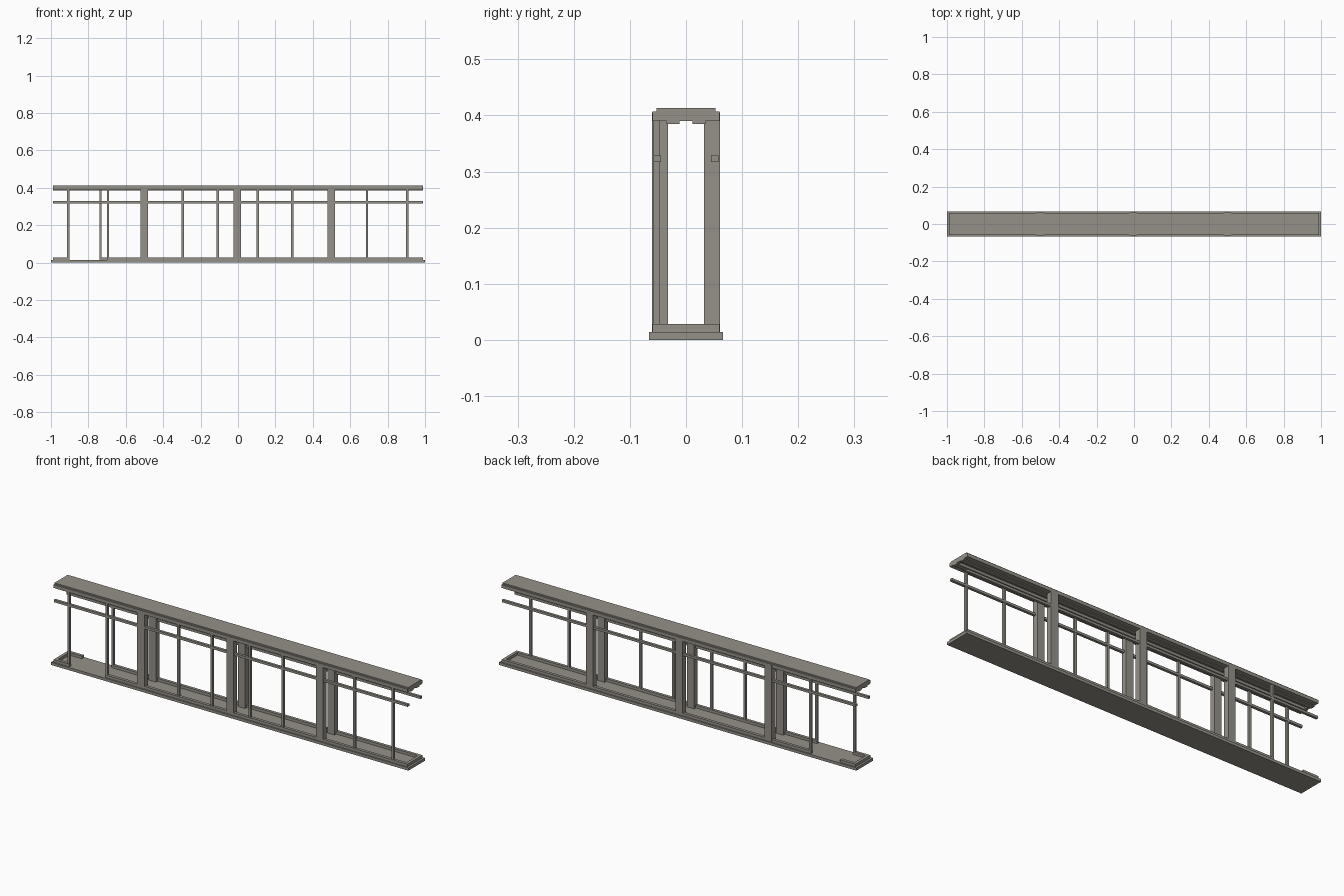
import bpy

cube = bpy.data.objects.get("Cube")
if cube:
    bpy.data.objects.remove(cube, do_unlink=True)

stone = bpy.data.materials.new("warm_grey")
stone.use_nodes = True
colour = (0.30, 0.285, 0.25, 1)
stone.diffuse_color = colour
stone.node_tree.nodes["Principled BSDF"].inputs["Base Color"].default_value = colour


def box(name, x, y, z):
    """Box from three (low, high) ranges."""
    spans = [sorted(r) for r in (x, y, z)]
    bpy.ops.mesh.primitive_cube_add(size=1, location=[sum(s) / 2 for s in spans])
    ob = bpy.context.object
    ob.name = name
    ob.scale = [b - a for a, b in spans]
    bpy.ops.object.transform_apply(location=False, rotation=False, scale=True)
    ob.data.materials.append(stone)


END = 0.99
OUT = 0.06
SILL_Z = (0.014, 0.028)
BEAM_Z = (0.39, 0.407)

# Floor and roof slabs
box("floor_slab", (-1, 1), (-0.066, 0.066), (0, 0.014))
box("roof_slab", (-END, END), (-0.053, 0.053), (0.398, 0.413))

# Rails that close the two ends
for side, s in (("left", 1), ("right", -1)):
    box(side + "_end_sill", (s * END, s * (END - 0.015)), (-OUT, OUT), SILL_Z)
    box(side + "_end_beam", (s * END, s * (END - 0.015)), (-OUT, OUT), BEAM_Z)

# Long walls: front and back
door_edges = {"front": (-0.905, -0.692), "back": (-0.905, -0.735)}
mullions = {"front": (-0.907, -0.695, -0.295, -0.108, 0.105, 0.29, 0.69, 0.905),
            "back": (-0.735,)}
for wall, s in (("front", -1), ("back", 1)):
    outer = s * 0.058
    # Sill, broken by the door opening
    d0, d1 = door_edges[wall]
    box(wall + "_sill_short", (-END, d0), (s * OUT, s * 0.045), SILL_Z)
    box(wall + "_sill_long", (d1, END), (s * OUT, s * 0.045), SILL_Z)
    # Head beam, inner ceiling rail and transom bar
    box(wall + "_head_beam", (-END, END), (s * OUT, s * 0.035), BEAM_Z)
    box(wall + "_ceiling_rail", (-END, END), (s * 0.035, s * 0.012), (0.385, 0.4))
    box(wall + "_transom", (-END, END), (outer, s * 0.045), (0.317, 0.329))
    # Main posts
    for x in (-0.502, -0.003, 0.498):
        box(wall + "_post", (x - 0.02, x + 0.02), (s * 0.0605, s * 0.032), (0.014, 0.405))
    # Slim mullions
    for x in mullions[wall]:
        box(wall + "_mullion", (x - 0.006, x + 0.006), (outer, s * 0.046), (0.014, 0.392))
